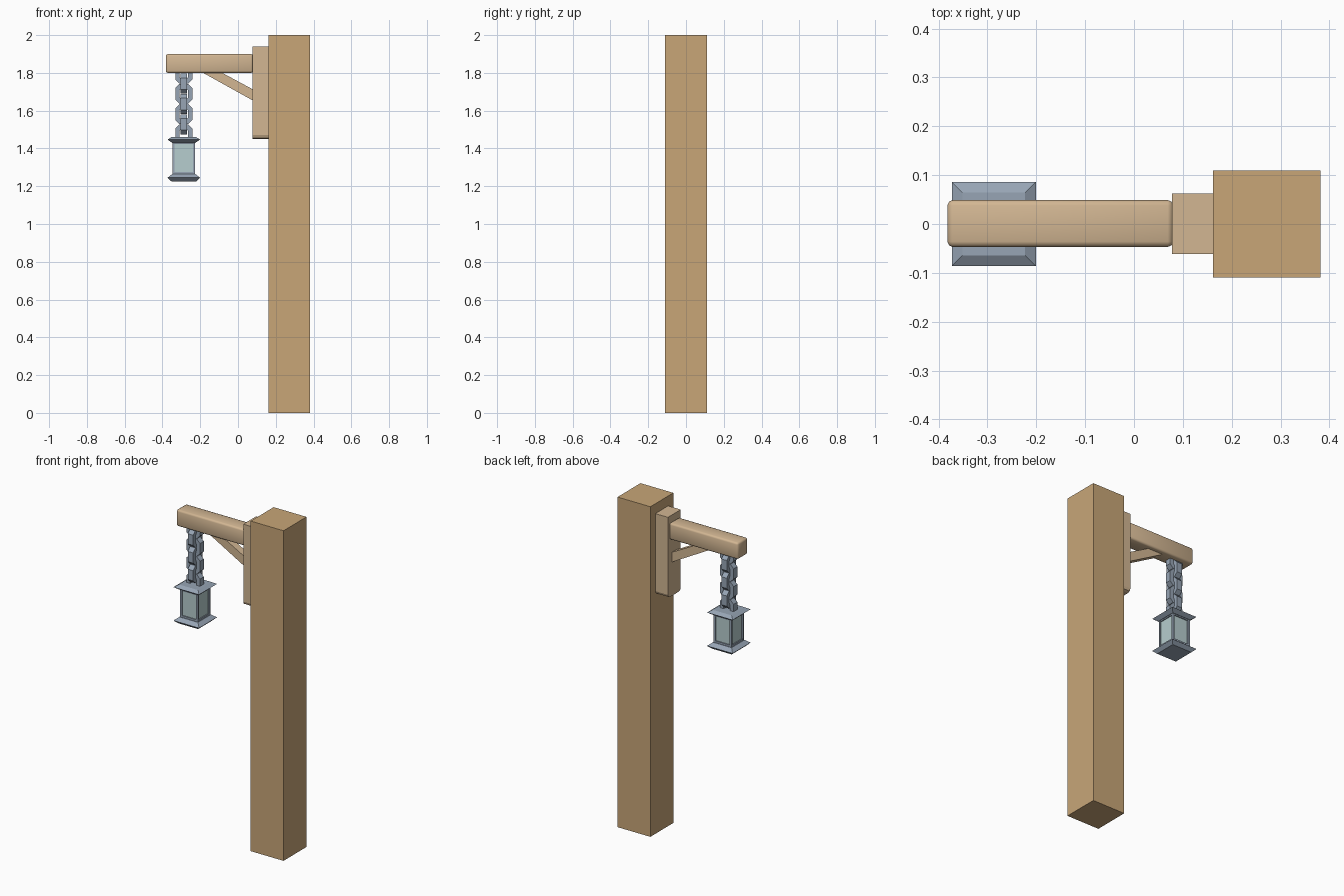
import bpy, bmesh, math
from mathutils import Vector

if "Cube" in bpy.data.objects:
    bpy.data.objects.remove(bpy.data.objects["Cube"])


def material(name, rgb):
    m = bpy.data.materials.new(name)
    m.diffuse_color = (*rgb, 1)
    m.use_nodes = True
    m.node_tree.nodes["Principled BSDF"].inputs["Base Color"].default_value = m.diffuse_color
    return m


POST = material("post_wood", (0.578, 0.381, 0.187))
WOOD = material("pale_wood", (0.645, 0.468, 0.290))
METAL = material("blue_grey_metal", (0.31, 0.375, 0.46))
GLASS = material("pale_glass", (0.47, 0.61, 0.62))
LX = -0.287  # lantern and chain axis


def finish(name, bm, mat):
    bmesh.ops.recalc_face_normals(bm, faces=bm.faces)
    me = bpy.data.meshes.new(name)
    bm.to_mesh(me)
    bm.free()
    ob = bpy.data.objects.new(name, me)
    bpy.context.collection.objects.link(ob)
    me.materials.append(mat)
    return ob


def box(name, lo, hi, mat, bevel=0, segments=1, pick=lambda e: True):
    bm = bmesh.new()
    bmesh.ops.create_cube(bm, size=1)
    for v in bm.verts:
        v.co = Vector(lo[i] + (v.co[i] + 0.5) * (hi[i] - lo[i]) for i in range(3))
    if bevel:
        bmesh.ops.bevel(bm, geom=[e for e in bm.edges if pick(e)], offset=bevel,
                        segments=segments, profile=0.5, affect='EDGES')
    return finish(name, bm, mat)


def loft(name, rings, mat):
    """Skin closed rings of points into a capped solid."""
    bm = bmesh.new()
    rows = [[bm.verts.new(p) for p in r] for r in rings]
    n = len(rows[0])
    for a, b in zip(rows, rows[1:]):
        for i in range(n):
            bm.faces.new((a[i], a[(i + 1) % n], b[(i + 1) % n], b[i]))
    bm.faces.new(rows[0])
    bm.faces.new(rows[-1])
    return finish(name, bm, mat)


def smooth(ob, degrees=50):
    bpy.ops.object.select_all(action='DESELECT')
    ob.select_set(True)
    bpy.context.view_layer.objects.active = ob
    bpy.ops.object.shade_smooth_by_angle(angle=math.radians(degrees))


# Post, wall plate and arm
box("post", (0.162, -0.11, 0), (0.382, 0.11, 2), POST)


def bottom_side_edge(e):
    a, b = (v.co for v in e.verts)
    return abs(a.x - b.x) > 0.01 and a.z < 1.5


box("back_plate", (0.078, -0.061, 1.45), (0.162, 0.062, 1.94), WOOD, 0.02, 2, bottom_side_edge)
smooth(box("arm", (-0.382, -0.047, 1.80), (0.08, 0.049, 1.90), WOOD, 0.011, 2))

# Diagonal brace
brace = [(-0.188, 1.802), (-0.087, 1.802), (0.08, 1.712), (0.08, 1.653)]
loft("brace", [[(x, y, z) for x, z in brace] for y in (-0.022, 0.022)], WOOD)


# Chain of alternating octagonal links
def octagon(w, h, c):
    return [(w, h - c), (w - c, h), (c - w, h), (-w, h - c),
            (-w, c - h), (c - w, -h), (w - c, -h), (w, c - h)]


def link(name, z, turned):
    bm = bmesh.new()
    outer, inner = octagon(0.045, 0.053, 0.022), octagon(0.022, 0.03, 0.01)
    t = 0.018
    rows = []
    for pts, d in ((outer, -t), (outer, t), (inner, t), (inner, -t)):
        rows.append([bm.verts.new((LX + (d if turned else p), p if turned else d, z + q))
                     for p, q in pts])
    for k in range(4):
        a, b = rows[k], rows[(k + 1) % 4]
        for i in range(8):
            j = (i + 1) % 8
            bm.faces.new((a[i], a[j], b[j], b[i]))
    finish(name, bm, METAL)


for i in range(7):
    link(f"chain_link_{i + 1}", 1.797 - i * 0.0538, i % 2 == 1)


# Lantern caps, flared in the middle
def square(h, z):
    return [(LX + sx * h, sy * h, z) for sx, sy in ((-1, -1), (1, -1), (1, 1), (-1, 1))]


loft("lantern_roof", [square(0.062, 1.430), square(0.086, 1.447), square(0.064, 1.461)], METAL)
loft("lantern_base", [square(0.066, 1.226), square(0.086, 1.245), square(0.062, 1.264)], METAL)

# Glass body with corner posts and rails
box("lantern_glass", (LX - 0.053, -0.053, 1.255), (LX + 0.053, 0.053, 1.44), GLASS)
for sx in (-1, 1):
    for sy in (-1, 1):
        cx, cy = LX + sx * 0.054, sy * 0.054
        box("lantern_corner", (cx - 0.006, cy - 0.006, 1.26), (cx + 0.006, cy + 0.006, 1.435), METAL)
for name, z0, z1 in (("lower_rail", 1.258, 1.275), ("upper_rail", 1.423, 1.438)):
    box("lantern_" + name, (LX - 0.059, -0.059, z0), (LX + 0.059, 0.059, z1), METAL)
